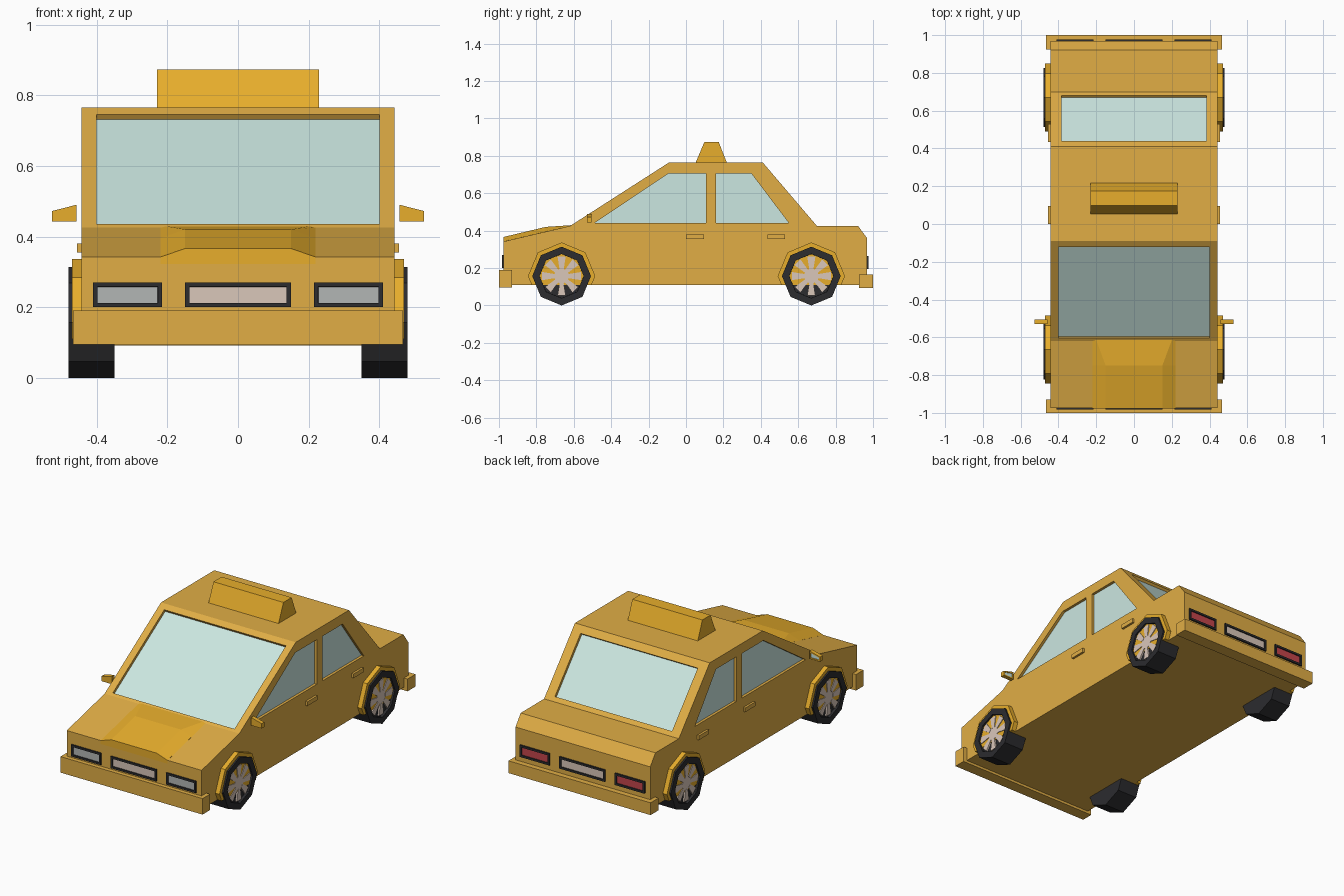
import bpy, bmesh
from math import sin, cos, pi
from mathutils import Vector

if "Cube" in bpy.data.objects:
    bpy.data.objects.remove(bpy.data.objects["Cube"])


def mat(name, *c):
    m = bpy.data.materials.new(name)
    m.diffuse_color = (*c, 1)
    m.use_nodes = True
    m.node_tree.nodes["Principled BSDF"].inputs["Base Color"].default_value = m.diffuse_color
    return m


YELLOW = mat("yellow", 0.75, 0.42, 0.06)
ORANGE = mat("orange", 0.80, 0.42, 0.025)
GLASS = mat("glass", 0.60, 0.80, 0.75)
BLACK = mat("black", 0.025, 0.025, 0.028)
BEIGE = mat("beige", 0.70, 0.57, 0.49)
GREY = mat("lamp_grey", 0.45, 0.47, 0.46)
RED = mat("lamp_red", 0.55, 0.06, 0.07)


def finish(name, bm, mats):
    bmesh.ops.recalc_face_normals(bm, faces=bm.faces)
    me = bpy.data.meshes.new(name)
    bm.to_mesh(me)
    bm.free()
    for m in mats:
        me.materials.append(m)
    ob = bpy.data.objects.new(name, me)
    bpy.context.collection.objects.link(ob)
    return ob


def prism(name, polys, d, material, inset=None):
    """Extrude outlines along d; inset=(width, depth, material) recesses the end face."""
    bm = bmesh.new()
    d = Vector(d)
    for pts in polys:
        f = bm.faces.new([bm.verts.new(p) for p in pts])
        r = bmesh.ops.extrude_face_region(bm, geom=[f])["geom"]
        bmesh.ops.translate(bm, vec=d, verts=[v for v in r if isinstance(v, bmesh.types.BMVert)])
    bmesh.ops.recalc_face_normals(bm, faces=bm.faces)
    mats = [material]
    if inset:
        w, depth, inner = inset
        end = [f for f in bm.faces if f.normal.dot(d.normalized()) > 0.99]
        bmesh.ops.inset_region(bm, faces=end, thickness=w, use_even_offset=True)
        bmesh.ops.inset_region(bm, faces=end, thickness=0.0005, depth=0)
        bmesh.ops.translate(bm, vec=-d.normalized() * depth, verts=list({v for f in end for v in f.verts}))
        for f in end:
            f.material_index = 1
        mats.append(inner)
    return finish(name, bm, mats)


def box(name, x, y, z, material):
    return prism(name, [[(x[0], y[0], z[0]), (x[1], y[0], z[0]), (x[1], y[1], z[0]), (x[0], y[1], z[0])]],
                 (0, 0, z[1] - z[0]), material)


# Body shell
W = 0.443
side = [(-0.975, 0.11), (-0.975, 0.342), (-0.62, 0.425), (-0.09, 0.765), (0.41, 0.765),
        (0.70, 0.425), (0.92, 0.425), (0.968, 0.36), (0.968, 0.11)]
body = prism("body", [[(-W, y, z) for y, z in side]], (2 * W, 0, 0), YELLOW)


# Windows: recess cut in the body with a pane set inside
def window(name, pts, n):
    pts = [Vector(p) for p in pts]
    n = Vector(n).normalized()
    cutter = prism(name + "_cutter", [[p + n * 0.02 for p in pts]], -n * 0.04, YELLOW)
    cutter.hide_render = True
    mod = body.modifiers.new("cut", "BOOLEAN")
    mod.object = cutter
    mod.solver = "EXACT"
    bpy.context.view_layer.objects.active = body
    bpy.ops.object.modifier_apply(modifier=mod.name)
    bpy.data.objects.remove(cutter)
    prism(name, [[p - n * 0.016 for p in pts]], -n * 0.007, GLASS)


def sloped(name, w, a, b, z0, z1, n):
    (ya, za), (yb, zb) = a, b
    y0, y1 = [ya + (z - za) / (zb - za) * (yb - ya) for z in (z0, z1)]
    window(name, [(-w, y0, z0), (w, y0, z0), (w, y1, z1), (-w, y1, z1)], n)


sloped("windshield", 0.40, side[2], side[3], 0.435, 0.745, (0, -0.34, 0.53))
sloped("rear_window", 0.385, side[5], side[4], 0.447, 0.73, (0, 0.34, 0.29))
front_win = [(-0.49, 0.44), (0.108, 0.44), (0.108, 0.705), (-0.095, 0.705)]
rear_win = [(0.16, 0.44), (0.55, 0.44), (0.35, 0.705), (0.16, 0.705)]
for s, tag in ((1, "right"), (-1, "left")):
    window("front_window_" + tag, [(s * W, y, z) for y, z in front_win], (s, 0, 0))
    window("back_window_" + tag, [(s * W, y, z) for y, z in rear_win], (s, 0, 0))

# Raised hood centre, lofted through three sections
bm = bmesh.new()
rows = []
for y, base, xt, top in ((-0.976, 0.342, 0.15, 0.366), (-0.75, 0.395, 0.15, 0.42), (-0.615, 0.426, 0.20, 0.429)):
    sec = [(-0.22, base - 0.02), (-0.22, base), (-xt, top), (xt, top), (0.22, base), (0.22, base - 0.02)]
    rows.append([bm.verts.new((x, y, z)) for x, z in sec])
for a, b in zip(rows, rows[1:]):
    for i in range(6):
        j = (i + 1) % 6
        bm.faces.new((a[i], a[j], b[j], b[i]))
bm.faces.new(rows[0])
bm.faces.new(rows[-1])
finish("hood_bulge", bm, [ORANGE])

# Roof sign
prism("roof_sign", [[(-0.23, 0.05, 0.76), (-0.23, 0.22, 0.76), (-0.23, 0.175, 0.873), (-0.23, 0.098, 0.873)]],
      (0.46, 0, 0), ORANGE)

# Bumpers
box("front_bumper", (-0.467, 0.467), (-1.0, -0.93), (0.095, 0.19), YELLOW)
box("rear_bumper", (-0.467, 0.467), (0.925, 1.0), (0.092, 0.165), YELLOW)


# Lamps and plates in black frames
def framed(name, x0, x1, y, s, z0, z1, inner):
    prism(name, [[(x0, y, z0), (x1, y, z0), (x1, y, z1), (x0, y, z1)]], (0, s * 0.02, 0), BLACK,
          (0.012, 0.006, inner))


for name, y, s, z0, lamp in (("front", -0.963, -1, 0.20, GREY), ("rear", 0.957, 1, 0.195, RED)):
    framed(name + "_plate", -0.15, 0.15, y, s, z0, z0 + 0.07, BEIGE)
    framed(name + "_lamp_right", 0.215, 0.41, y, s, z0, z0 + 0.07, lamp)
    framed(name + "_lamp_left", -0.41, -0.215, y, s, z0, z0 + 0.07, lamp)

# Wheels, arches, handles and mirrors on both sides
R = 0.157
arch = [(0.16, 0.11), (0.18, 0.157), (0.127, 0.284), (0, 0.337), (-0.127, 0.284), (-0.18, 0.157), (-0.16, 0.11)]
for s, tag in ((1, "right"), (-1, "left")):
    for yc, end in ((-0.665, "front"), (0.67, "rear")):
        def ring(x, r):
            return [(s * x, yc + r * cos(i * pi / 4), R + r * sin(i * pi / 4)) for i in range(8)]

        name = end + "_" + tag
        prism("tire_" + name, [ring(0.35, R)], (s * 0.13, 0, 0), BLACK, (0.036, 0.016, BLACK))
        spokes = [ring(0.455, 0.042)]
        for i in range(8):
            c, n = cos(i * pi / 4), sin(i * pi / 4)
            spokes.append([(s * 0.456, yc + r * c - t * n, R + r * n + t * c)
                           for r, t in ((0.036, -0.011), (0.104, -0.022), (0.104, 0.022), (0.036, 0.011))])
        prism("rim_" + name, spokes, (s * 0.018, 0, 0), BEIGE)
        prism("arch_" + name, [[(s * 0.43, yc + y, z) for y, z in arch]], (s * 0.04, 0, 0), ORANGE)
    for y, end in ((0.0, "front"), (0.435, "rear")):
        box(f"handle_{end}_{tag}", sorted((s * 0.435, s * 0.456)), (y, y + 0.095), (0.355, 0.38), YELLOW)
    shape = [(0.457, 0.443), (0.527, 0.443), (0.527, 0.472), (0.457, 0.49)]
    prism("mirror_" + tag, [[(s * x, -0.53, z) for x, z in shape]], (0, 0.024, 0), ORANGE, (0.008, 0.004, GLASS))
